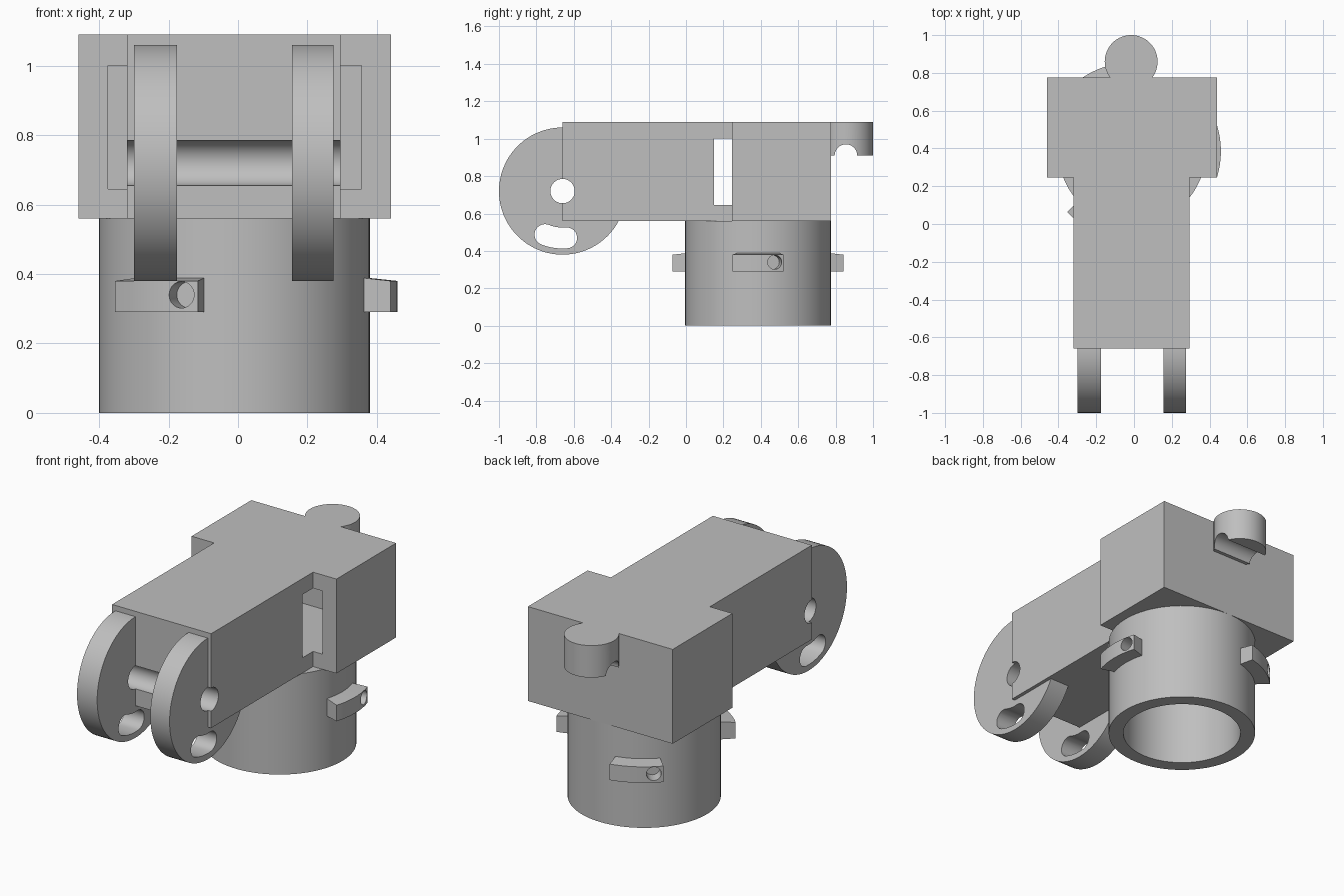
import bpy, bmesh
from math import sin, cos, pi, radians
from mathutils import Matrix, Vector

if "Cube" in bpy.data.objects:
    bpy.data.objects.remove(bpy.data.objects["Cube"])

GREY = (0.52, 0.52, 0.52, 1)
mat = bpy.data.materials.new("plain grey")
mat.use_nodes = True
mat.diffuse_color = GREY
mat.node_tree.nodes["Principled BSDF"].inputs["Base Color"].default_value = GREY


def circle(u, v, r, start=0, end=360, n=64):
    """Points on an arc; a full circle drops its repeated last point."""
    count = n if end - start == 360 else n + 1
    angles = [radians(start + (end - start) * i / n) for i in range(count)]
    return [(u + r * cos(a), v + r * sin(a)) for a in angles]


def rect(u0, u1, v0, v1):
    return [(u0, v0), (u1, v0), (u1, v1), (u0, v1)]


def prism(name, outline, lo, hi, axis="z"):
    """Extrude a flat outline along z (outline is x, y) or x (outline is y, z)."""
    def place(p, h):
        return (p[0], p[1], h) if axis == "z" else (h, p[0], p[1])
    bm = bmesh.new()
    base = bm.faces.new([bm.verts.new(place(p, lo)) for p in outline])
    new = bmesh.ops.extrude_face_region(bm, geom=[base])["geom"]
    shift = Vector(place((0, 0), hi - lo))
    bmesh.ops.translate(bm, vec=shift, verts=[v for v in new if isinstance(v, bmesh.types.BMVert)])
    return finish(name, bm)


def finish(name, bm):
    bmesh.ops.recalc_face_normals(bm, faces=bm.faces)
    me = bpy.data.meshes.new(name)
    bm.to_mesh(me)
    bm.free()
    me.materials.append(mat)
    obj = bpy.data.objects.new(name, me)
    bpy.context.collection.objects.link(obj)
    return obj


def cut(obj, *cutters):
    """Subtract each cutter, apply the result and discard the cutter."""
    for c in cutters:
        c.hide_render = True
        mod = obj.modifiers.new("cut", "BOOLEAN")
        mod.operation, mod.solver, mod.object = "DIFFERENCE", "EXACT", c
        bpy.context.view_layer.objects.active = obj
        bpy.ops.object.modifier_apply(modifier=mod.name)
        bpy.data.objects.remove(c)


def pivot_hole():
    return prism("pivot_cutter", circle(-0.66, 0.72, 0.065), -0.6, 0.6, "x")


parts = []

# T-shaped housing with an inner chamber that opens as slots at the step
BOTTOM, TOP = 0.56, 1.09
outline = [(-0.32, -0.66), (0.295, -0.66), (0.295, 0.245), (0.44, 0.245),
           (0.44, 0.775), (-0.46, 0.775), (-0.46, 0.245), (-0.32, 0.245)]
housing = prism("housing", outline, BOTTOM, TOP)
chamber = prism("chamber_cutter", rect(-0.375, 0.355, 0.15, 0.69), 0.645, 1.0)
cut(housing, chamber, pivot_hole())
parts.append(housing)

# Pair of pivot discs with a curved slot below the pivot
inner = circle(-0.66, 0.72, 0.195, -112, -85, 12)
outer = circle(-0.66, 0.72, 0.307, -112, -85, 12)


def end_cap(angle, turn):
    a = radians(angle)
    u, v = -0.66 + 0.251 * cos(a), 0.72 + 0.251 * sin(a)
    return circle(u, v, 0.056, angle + turn, angle + turn + 180, 14)[1:-1]


slot = outer + end_cap(-85, 0) + inner[::-1] + end_cap(-112, 180)
for side, x0, x1 in (("right", -0.30, -0.175), ("left", 0.155, 0.275)):
    disc = prism(side + "_pivot_disc", circle(-0.66, 0.72, 0.34, n=96), x0, x1, "x")
    cut(disc, pivot_hole(), prism("slot_cutter", slot, x0 - 0.1, x1 + 0.1, "x"))
    parts.append(disc)

# Round hanging socket, open at the bottom
CX, CY = -0.01, 0.385
socket = prism("socket", circle(CX, CY, 0.39, n=96), 0, BOTTOM)
cut(socket, prism("bore_cutter", circle(CX, CY, 0.312, n=96), -0.1, BOTTOM - 0.005))
parts.append(socket)

# Rear knob with a round groove underneath
knob = prism("rear_knob", circle(-0.015, 0.86, 0.14), 0.91, TOP)
cut(knob, prism("groove_cutter", circle(0.855, 0.91, 0.06), -0.3, 0.3, "x"))
parts.append(knob)

# Three curved lugs around the socket, each with a blind radial hole
SECTION = [(0.375, 0.29), (0.47, 0.29), (0.47, 0.38), (0.375, 0.39)]
for i in range(3):
    mid = 120 * i
    bm = bmesh.new()
    rings = []
    for k in range(13):
        a = radians(mid - 17 + 34 * k / 12)
        rings.append([bm.verts.new((CX + r * cos(a), CY + r * sin(a), z)) for r, z in SECTION])
    for a, b in zip(rings, rings[1:]):
        for j in range(4):
            m = (j + 1) % 4
            bm.faces.new((a[j], a[m], b[m], b[j]))
    bm.faces.new(rings[0])
    bm.faces.new(rings[-1])
    lug = finish("socket_lug_%d" % (i + 1), bm)
    drill = prism("drill_cutter", circle(0, 0, 0.038, n=32), 0.4, 0.55, "x")
    drill.data.transform(Matrix.Translation((CX, CY, 0.34)) @ Matrix.Rotation(radians(mid + 11), 4, "Z"))
    cut(lug, drill)
    parts.append(lug)

# Smooth the round walls, keep the edges crisp
bpy.ops.object.select_all(action="DESELECT")
for obj in parts:
    obj.select_set(True)
bpy.context.view_layer.objects.active = housing
bpy.ops.object.shade_smooth_by_angle(angle=radians(30))
